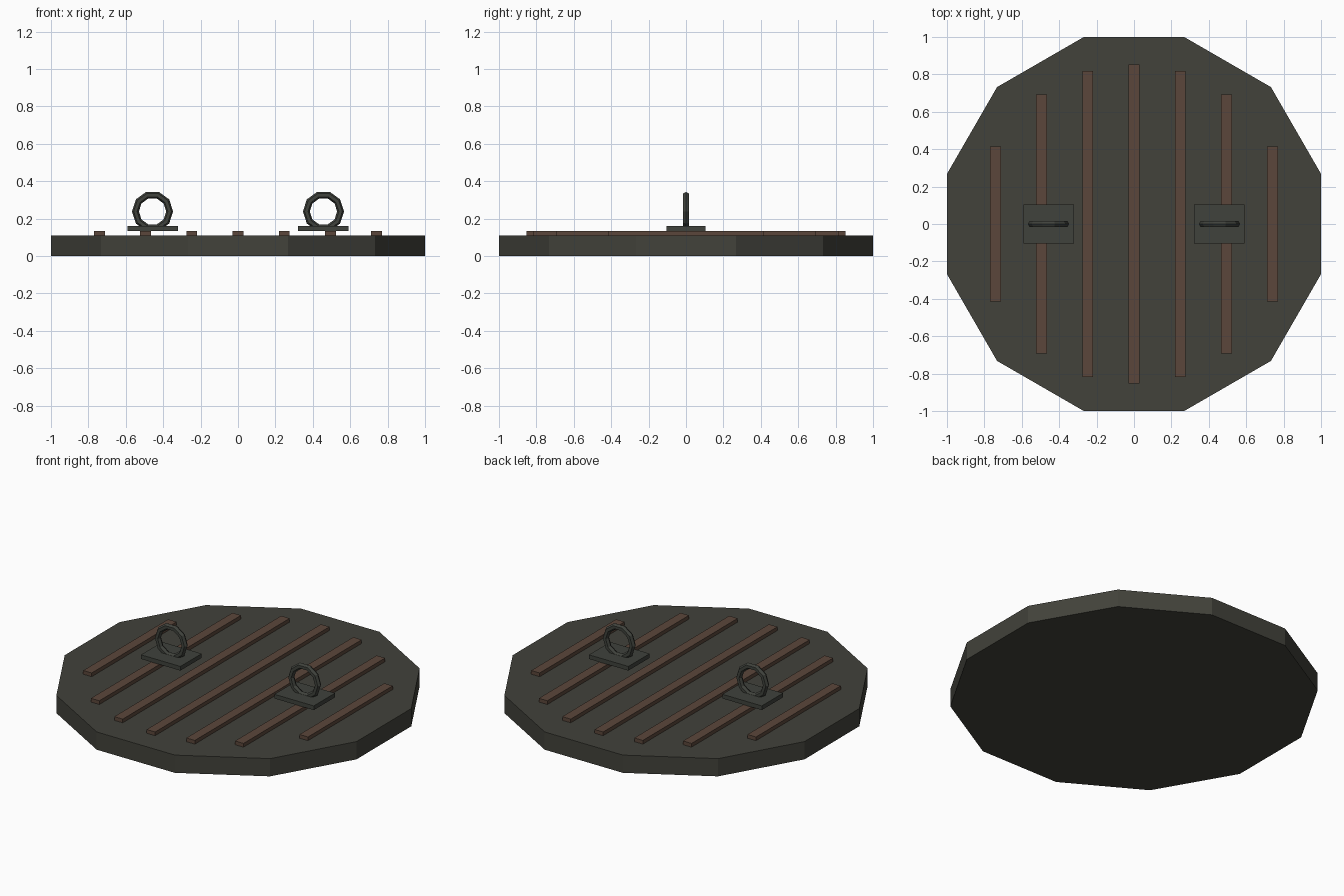
import bpy
from math import radians, cos

cube = bpy.data.objects.get("Cube")
if cube:
    bpy.data.objects.remove(cube, do_unlink=True)


def make_material(name, rgb):
    mat = bpy.data.materials.new(name)
    mat.use_nodes = True
    mat.diffuse_color = (*rgb, 1)
    bsdf = next(n for n in mat.node_tree.nodes if n.type == 'BSDF_PRINCIPLED')
    bsdf.inputs["Base Color"].default_value = (*rgb, 1)
    return mat


def finish(name, mat):
    obj = bpy.context.object
    obj.name = name
    obj.data.materials.append(mat)
    return obj


def box(name, x, half_x, half_y, z0, z1, mat):
    bpy.ops.mesh.primitive_cube_add(size=2, location=(x, 0, (z0 + z1) / 2))
    obj = finish(name, mat)
    obj.scale = (half_x, half_y, (z1 - z0) / 2)
    bpy.ops.object.transform_apply(location=False, rotation=False, scale=True)


olive = make_material("dark olive", (0.054, 0.054, 0.043))
iron = make_material("dark iron", (0.050, 0.054, 0.045))
rust = make_material("rust brown", (0.105, 0.062, 0.043))

LID_TOP = 0.11
BAR_TOP = 0.133
PLATE_TOP = 0.159

# Twelve-sided lid with flat sides facing the axes
bpy.ops.mesh.primitive_cylinder_add(
    vertices=12, radius=1 / cos(radians(15)), depth=LID_TOP,
    location=(0, 0, LID_TOP / 2), rotation=(0, 0, radians(15)))
finish("lid", olive)

# Raised bars, shorter towards the rim
for i, half_length in enumerate((0.853, 0.817, 0.693, 0.415)):
    for side, label in ((1, "left"), (-1, "right")):
        if i == 0:
            if side > 0:
                box("bar_centre", 0, 0.029, half_length, LID_TOP, BAR_TOP, rust)
            continue
        box(f"bar_{label}_{i}", side * i * 0.247, 0.029, half_length,
            LID_TOP, BAR_TOP, rust)

# Lifting handles: a mounting plate and an upright ring
for side, label in ((1, "left"), (-1, "right")):
    x = side * 0.457
    box(f"handle_plate_{label}", x, 0.135, 0.104, BAR_TOP, PLATE_TOP, iron)
    bpy.ops.mesh.primitive_torus_add(
        major_segments=10, minor_segments=6, major_radius=0.0915,
        minor_radius=0.0185, location=(x, 0, 0.238),
        rotation=(radians(90), 0, 0))
    finish(f"handle_ring_{label}", iron)
